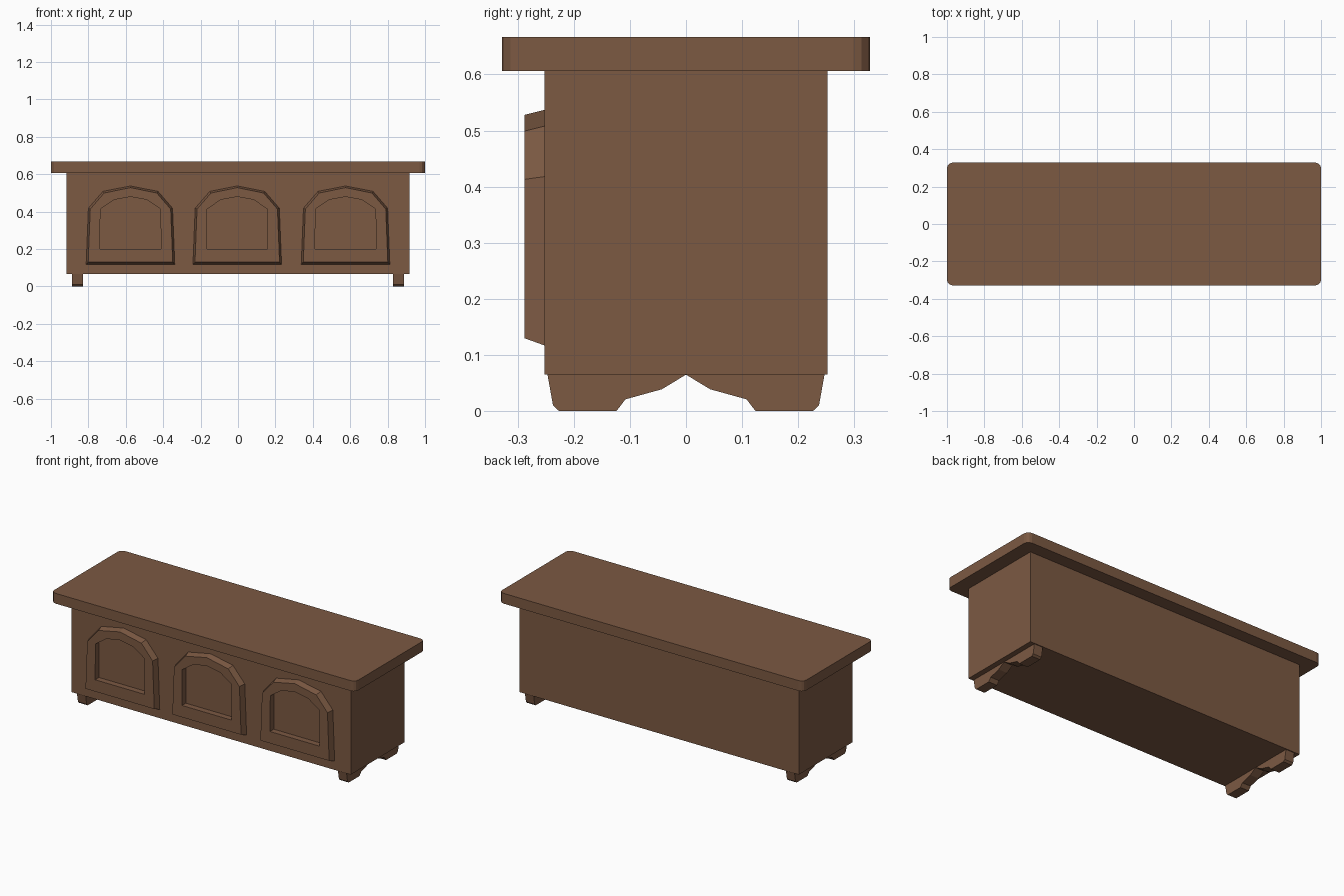
import bpy, bmesh

if "Cube" in bpy.data.objects:
    bpy.data.objects.remove(bpy.data.objects["Cube"])

wood = bpy.data.materials.new("brown_wood")
wood.diffuse_color = (0.2, 0.1, 0.055, 1)
wood.use_nodes = True
wood.node_tree.nodes["Principled BSDF"].inputs["Base Color"].default_value = wood.diffuse_color


def finish(name, bm):
    bmesh.ops.recalc_face_normals(bm, faces=bm.faces)
    mesh = bpy.data.meshes.new(name)
    bm.to_mesh(mesh)
    bm.free()
    obj = bpy.data.objects.new(name, mesh)
    mesh.materials.append(wood)
    bpy.context.collection.objects.link(obj)
    return obj


def box(name, hx, hy, z0, z1, corner=0):
    bm = bmesh.new()
    bmesh.ops.create_cube(bm, size=1)
    for v in bm.verts:
        v.co = (v.co.x * 2 * hx, v.co.y * 2 * hy, z0 if v.co.z < 0 else z1)
    if corner:
        upright = [e for e in bm.edges
                   if abs(e.verts[0].co.z - e.verts[1].co.z) > 1e-4]
        bmesh.ops.bevel(bm, geom=upright, offset=corner, segments=3,
                        profile=0.5, affect='EDGES')
    return finish(name, bm)


def mirrored(half):
    # half outline ends on the centre line
    return half + [(-a, b) for a, b in reversed(half[:-1])]


def arch_frame(name, cx):
    # outer back, outer front, inner front, inner back outlines
    back = mirrored([(-0.237, 0.117), (-0.225, 0.418), (-0.147, 0.508), (0, 0.537)])
    front = mirrored([(-0.226, 0.13), (-0.215, 0.413), (-0.141, 0.499), (0, 0.528)])
    hole = mirrored([(-0.163, 0.2), (-0.161, 0.413), (-0.088, 0.463), (0, 0.479)])
    bm = bmesh.new()
    loops = [[bm.verts.new((cx + x, y, z)) for x, z in pts]
             for pts, y in ((back, -0.252), (front, -0.288),
                            (hole, -0.288), (hole, -0.252))]
    n = len(back)
    for a, b in zip(loops, loops[1:]):
        for i in range(n):
            j = (i + 1) % n
            bm.faces.new((a[i], a[j], b[j], b[i]))
    return finish(name, bm)


def foot_rail(name, cx):
    # shaped bracket with a foot at front and back
    prof = mirrored([(-0.247, 0.066), (-0.237, 0.01), (-0.226, 0), (-0.124, 0),
                     (-0.108, 0.021), (-0.043, 0.039), (0, 0.065)])
    bm = bmesh.new()
    face = bm.faces.new([bm.verts.new((cx - 0.0285, y, z)) for y, z in prof])
    ext = bmesh.ops.extrude_face_region(bm, geom=[face], use_keep_orig=True)
    verts = [g for g in ext["geom"] if isinstance(g, bmesh.types.BMVert)]
    bmesh.ops.translate(bm, verts=verts, vec=(0.057, 0, 0))
    return finish(name, bm)


# Chest body and overhanging lid
box("body", 0.918, 0.252, 0.065, 0.606)
box("lid", 1.0, 0.328, 0.606, 0.667, corner=0.03)

# Raised arched frames on the front
for side, x in (("left", -0.575), ("middle", -0.004), ("right", 0.575)):
    arch_frame(f"{side}_arch_frame", x)

# Feet at both ends
for side, x in (("left", -0.858), ("right", 0.858)):
    foot_rail(f"{side}_foot_rail", x)
